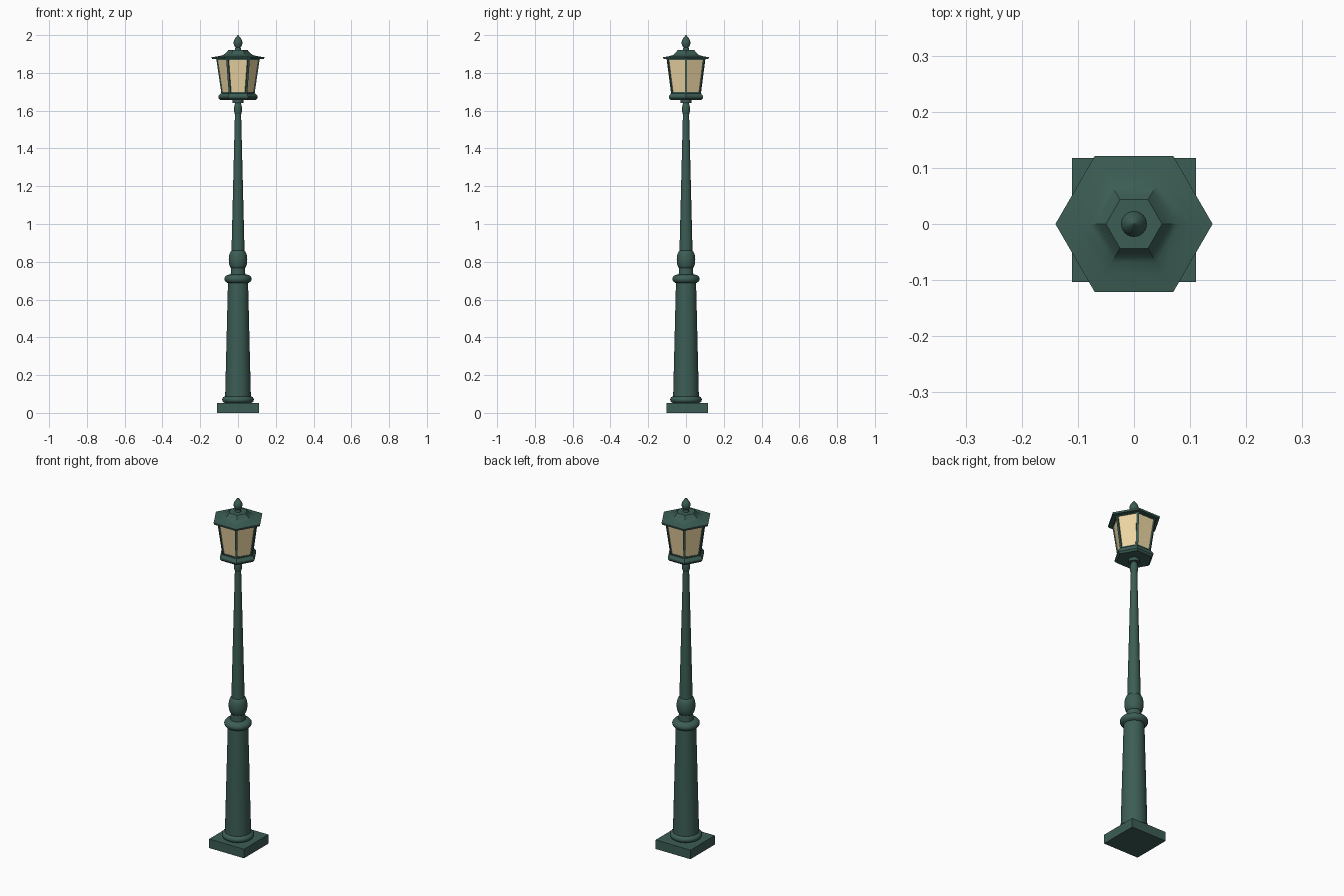
import bpy, bmesh, math
from mathutils import Vector

if "Cube" in bpy.data.objects:
    bpy.data.objects.remove(bpy.data.objects["Cube"])


def material(name, color):
    m = bpy.data.materials.new(name)
    m.diffuse_color = color
    m.use_nodes = True
    m.node_tree.nodes["Principled BSDF"].inputs["Base Color"].default_value = m.diffuse_color
    return m


GREEN = material("green_paint", (0.045, 0.11, 0.09, 1))
GLASS = material("warm_glass", (0.85, 0.68, 0.37, 1))


def finish(name, bm, mat, smooth=False):
    bmesh.ops.remove_doubles(bm, verts=bm.verts, dist=1e-5)
    bmesh.ops.recalc_face_normals(bm, faces=bm.faces)
    me = bpy.data.meshes.new(name)
    bm.to_mesh(me)
    bm.free()
    me.materials.append(mat)
    ob = bpy.data.objects.new(name, me)
    bpy.context.collection.objects.link(ob)
    if smooth:
        bpy.ops.object.select_all(action='DESELECT')
        ob.select_set(True)
        bpy.context.view_layer.objects.active = ob
        bpy.ops.object.shade_smooth_by_angle(angle=math.radians(35))
    return ob


def lathe(name, profile, sides=32, mat=GREEN, smooth=True):
    """Closed solid of rings from (radius, z) points; a vertex lies on +x."""
    bm = bmesh.new()
    rings = [[bm.verts.new((r * math.cos(math.tau * i / sides),
                            r * math.sin(math.tau * i / sides), z))
              for i in range(sides)] for r, z in profile]
    for a, b in zip(rings, rings[1:]):
        for i in range(sides):
            j = (i + 1) % sides
            bm.faces.new((a[i], a[j], b[j], b[i]))
    bm.faces.new(rings[0][::-1])
    bm.faces.new(rings[-1])
    return finish(name, bm, mat, smooth)


def bulge(r_in, r_out, z0, z1, n=8):
    """Half-round moulding profile between two heights."""
    return [(r_in + (r_out - r_in) * math.sin(math.pi * i / n),
             (z0 + z1) / 2 - (z1 - z0) / 2 * math.cos(math.pi * i / n))
            for i in range(n + 1)]


# Square plinth, slightly off the post axis
bm = bmesh.new()
bmesh.ops.create_cube(bm, size=1)
for v in bm.verts:
    v.co = Vector((v.co.x * 0.221, v.co.y * 0.221 + 0.007, v.co.z * 0.052 + 0.026))
finish("plinth", bm, GREEN)

# Post and its turned mouldings
lathe("base_ring", bulge(0.065, 0.084, 0.052, 0.088))
lathe("lower_post", [(0.069, 0.05), (0.053, 0.70)])
lathe("middle_ring", bulge(0.045, 0.072, 0.686, 0.732))
lathe("neck", [(0.039, 0.72), (0.037, 0.775)])
lathe("post_ball", bulge(0.030, 0.049, 0.762, 0.86, 12))
lathe("upper_shaft", [(0.035, 0.84), (0.016, 1.60)])
lathe("top_ball", bulge(0.010, 0.021, 1.575, 1.64))
lathe("lantern_socket", [(0.015, 1.62), (0.015, 1.64), (0.028, 1.64), (0.028, 1.67)])

# Six-sided lantern
lathe("lantern_floor", [(0.094, 1.657), (0.104, 1.667), (0.104, 1.677),
                        (0.092, 1.692)], 6, smooth=False)
lathe("lantern_glass", [(0.084, 1.685), (0.113, 1.882)], 6, GLASS, False)
lathe("lower_frame", [(0.088, 1.685), (0.089, 1.699)], 6, smooth=False)
lathe("upper_frame", [(0.115, 1.868), (0.116, 1.882)], 6, smooth=False)

# Slanted corner bars
for k in range(6):
    a = math.tau * k / 6
    out = Vector((math.cos(a), math.sin(a), 0))
    side = Vector((-out.y, out.x, 0))
    bm = bmesh.new()
    ends = [[bm.verts.new(out * (r + dr) + side * ds + Vector((0, 0, z)))
             for dr, ds in ((-0.010, -0.006), (0.003, -0.006), (0.003, 0.006), (-0.010, 0.006))]
            for r, z in ((0.084, 1.685), (0.113, 1.88))]
    for i in range(4):
        j = (i + 1) % 4
        bm.faces.new((ends[0][i], ends[0][j], ends[1][j], ends[1][i]))
    bm.faces.new(ends[0][::-1])
    bm.faces.new(ends[1])
    finish(f"corner_bar_{k + 1}", bm, GREEN)

# Flared roof with flat cap
lathe("roof", [(0.138, 1.873), (0.140, 1.883), (0.105, 1.888), (0.080, 1.894),
               (0.067, 1.903), (0.057, 1.914), (0.050, 1.922)], 6)

# Pointed finial
lathe("finial", [(0.017, 1.918), (0.014, 1.935), (0.019, 1.942), (0.023, 1.955),
                 (0.023, 1.965), (0.019, 1.977), (0.010, 1.990), (0.001, 2.0)], 24)
